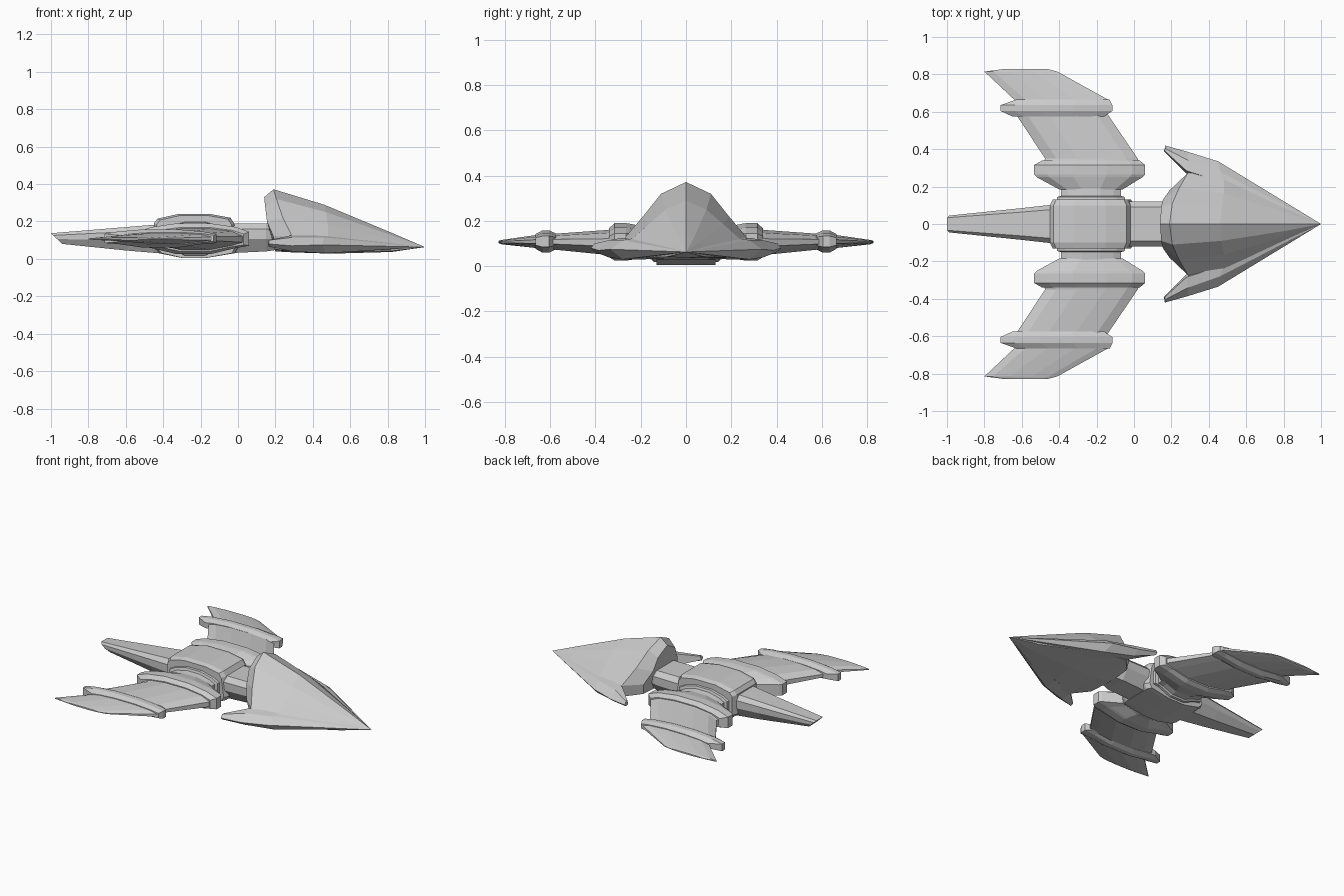
import bpy, bmesh


def loft(name, rings, mirror=False):
    """Skin closed rings of equal point count, cap the ends, optionally mirror across y."""
    bm = bmesh.new()
    vs = [[bm.verts.new(p) for p in r] for r in rings]
    n = len(rings[0])
    for a, b in zip(vs, vs[1:]):
        for i in range(n):
            j = (i + 1) % n
            bm.faces.new((a[i], a[j], b[j], b[i]))
    bm.faces.new(vs[0])
    bm.faces.new(vs[-1])
    bmesh.ops.remove_doubles(bm, verts=bm.verts, dist=0.0005)
    bmesh.ops.recalc_face_normals(bm, faces=bm.faces)
    me = bpy.data.meshes.new(name)
    bm.to_mesh(me)
    bm.free()
    ob = bpy.data.objects.new(name, me)
    bpy.context.collection.objects.link(ob)
    if mirror:
        m = ob.modifiers.new("mirror", 'MIRROR')
        m.use_axis = (False, True, False)
        m.use_clip = True
    return ob


def hull_ring(x, w, zb, zt, slant=0.0):
    """Chamfered cross-section of the fuselage, facing along x."""
    zm, h = (zb + zt) / 2, zt - zb
    half = [(w * .6, zb), (w, zm - h * .05), (w, zt - h * .2), (w * .75, zt)]
    pts = half + [(-y, z) for y, z in reversed(half)]
    return [(x + slant * (zt - z) / h, y, z) for y, z in pts]


def wing_ring(y, x0, x1, zb, zt, edge=.3):
    """Ten-sided wing section, facing along y."""
    w, h = x1 - x0, zt - zb
    zc = (zb + zt) / 2
    e = h * edge / 2
    return [(x0, y, zc - e), (x0 + .12 * w, y, zb + h * .2), (x0 + .35 * w, y, zb),
            (x0 + .65 * w, y, zb), (x1 - .12 * w, y, zb + h * .2), (x1, y, zc - e),
            (x1, y, zc + e), (x1 - .12 * w, y, zt - h * .12), (x0 + .65 * w, y, zt),
            (x0 + .35 * w, y, zt), (x0 + .12 * w, y, zt - h * .12), (x0, y, zc + e)]


# Tail boom and neck
loft("tail_boom", [hull_ring(-1, .045, .08, .137, .06),
                   hull_ring(-.6, .085, .045, .17),
                   hull_ring(-.42, .105, .03, .185)])
loft("neck", [hull_ring(-.06, .12, .03, .19), hull_ring(.15, .12, .04, .19),
              hull_ring(.22, .09, .05, .17)])

# Raised centre section, a side profile swept across y
profile = [(-.45, .06), (-.42, .03), (-.3, .005), (-.17, .005), (-.02, .03), (.0, .06),
           (-.02, .19), (-.04, .22), (-.15, .24), (-.32, .24), (-.43, .215), (-.45, .19)]


def centre_ring(y, s):
    return [(-.23 + (x + .23) * s, y, .11 + (z - .11) * (s if z > .11 else 1)) for x, z in profile]


loft("centre_section", [centre_ring(-.13, .93), centre_ring(-.10, 1),
                        centre_ring(.10, 1), centre_ring(.13, .93)])

# Wings: shoulder, swept inner panel and swept tip
loft("wing_shoulder", [wing_ring(.10, -.42, -.04, .015, .20, .5),
                       wing_ring(.145, -.41, -.05, .02, .195, .5),
                       wing_ring(.15, -.39, -.07, .03, .18, .5),
                       wing_ring(.20, -.39, -.07, .035, .175, .5)], True)
loft("wing_panel", [wing_ring(.32, -.49, .03, .045, .165, .35),
                    wing_ring(.35, -.475, .02, .05, .16, .3),
                    wing_ring(.60, -.64, -.15, .075, .142, .3)], True)
loft("wing_tip", [wing_ring(.62, -.60, -.12, .075, .142, .3),
                  wing_ring(.66, -.635, -.13, .08, .138, .3),
                  wing_ring(.815, -.80, -.41, .097, .116, .3),
                  wing_ring(.828, -.70, -.46, .102, .112, .3)], True)

# Ribs wrapping the wing
loft("inner_rib", [wing_ring(.185, -.40, -.06, .035, .175, .5),
                   wing_ring(.25, -.52, .045, .027, .188, .45),
                   wing_ring(.265, -.535, .06, .025, .19, .45),
                   wing_ring(.315, -.535, .06, .025, .19, .45),
                   wing_ring(.34, -.49, .03, .04, .168, .45)], True)
loft("outer_rib", [wing_ring(.575, -.65, -.16, .075, .145, .5),
                   wing_ring(.605, -.715, -.115, .06, .158, .5),
                   wing_ring(.635, -.715, -.115, .06, .158, .5),
                   wing_ring(.665, -.63, -.13, .077, .142, .5)], True)


# Pointed head: rear panel, rim and mid frame running to the nose
def head_ring(half):
    return half + [(x, -y, z) for x, y, z in reversed(half[1:-1])]


nose = (1, 0, .063)
loft("head", [
    head_ring([(.14, 0, .33), (.145, .09, .28), (.155, .13, .20), (.19, .18, .12),
               (.20, .17, .05), (.20, 0, .04)]),
    head_ring([(.19, 0, .372), (.205, .11, .32), (.24, .19, .22), (.29, .275, .12),
               (.29, .27, .045), (.29, 0, .035)]),
    head_ring([(.46, 0, .29), (.47, .09, .25), (.48, .165, .185), (.48, .25, .11),
               (.48, .25, .035), (.50, 0, .028)]),
    head_ring([(.82, 0, .14), (.82, .035, .126), (.82, .06, .105), (.82, .085, .078),
               (.82, .08, .042), (.82, 0, .037)]),
    [nose] * 10])

# Swept-back side blades along the lower edge of the head
loft("side_blade", [
    [nose] * 5,
    [(.48, .22, .125), (.46, .28, .115), (.45, .335, .075), (.47, .28, .03), (.48, .18, .03)],
    [(.28, .285, .125), (.29, .34, .115), (.29, .385, .07), (.29, .345, .04), (.28, .27, .05)],
    [(.165, .39, .10), (.165, .405, .10), (.165, .42, .08), (.165, .405, .065), (.16, .39, .075)],
], True)
